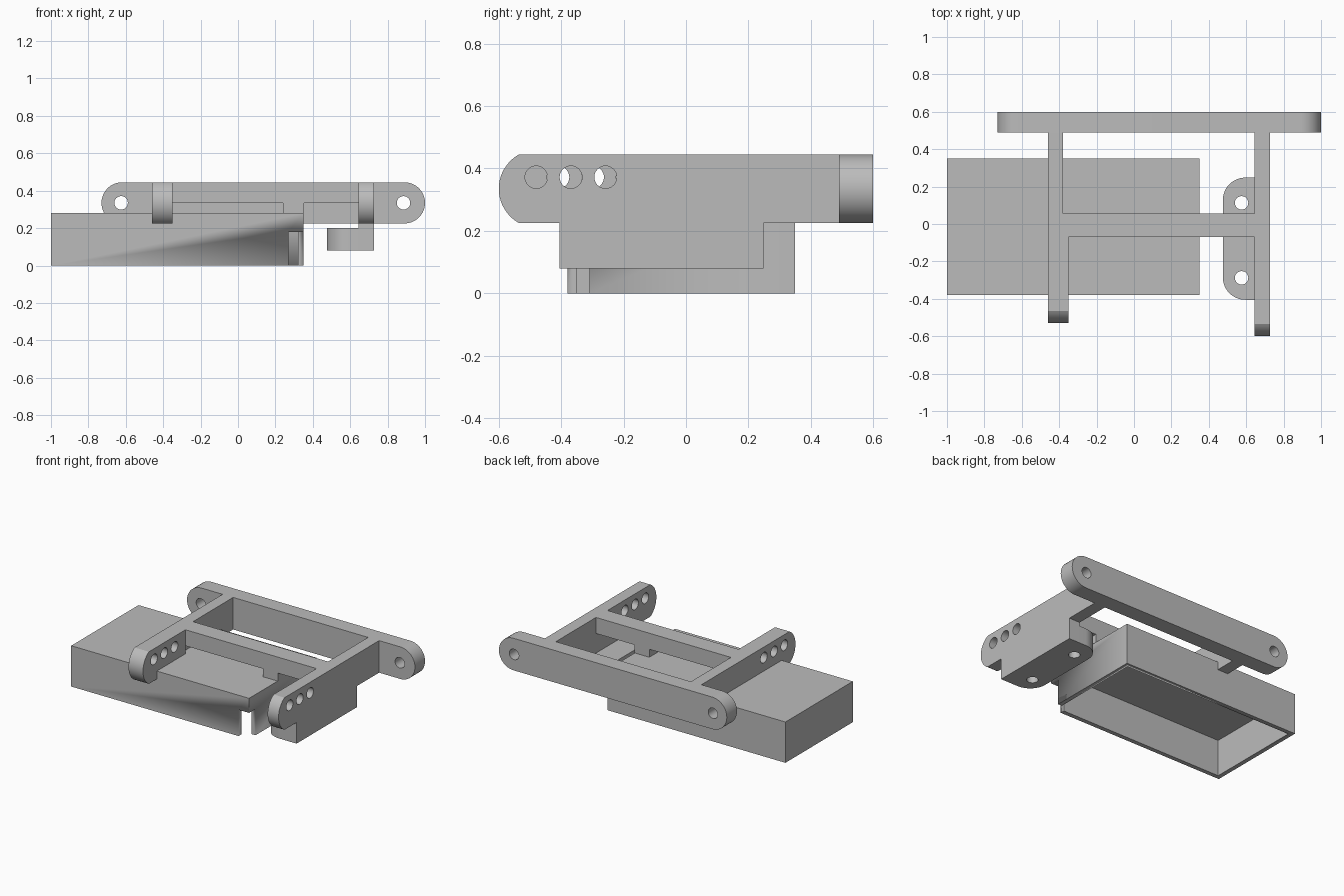
import bpy
import bmesh
from math import sin, cos, pi, asin
from mathutils import Matrix

cube = bpy.data.objects.get("Cube")
if cube:
    bpy.data.objects.remove(cube, do_unlink=True)

grey = bpy.data.materials.new("plain_grey")
grey.use_nodes = True
grey.diffuse_color = (0.5, 0.5, 0.5, 1)
grey.node_tree.nodes["Principled BSDF"].inputs["Base Color"].default_value = (0.5, 0.5, 0.5, 1)

# Columns map profile u, v and extrusion direction to world axes
AXES = {
    "x": Matrix(((0, 0, 1), (1, 0, 0), (0, 1, 0))),
    "y": Matrix(((1, 0, 0), (0, 0, -1), (0, 1, 0))),
    "z": Matrix.Identity(3),
}


def arc(cu, cv, r, start, end, steps=20):
    angles = [start + (end - start) * i / steps for i in range(steps + 1)]
    return [(cu + r * cos(a), cv + r * sin(a)) for a in angles]


def hole(cu, cv, r=0.036):
    return arc(cu, cv, r, 0, 2 * pi, 32)[:-1]


def rect(u0, v0, u1, v1):
    return [(u0, v0), (u1, v0), (u1, v1), (u0, v1)]


def prism(name, axis, lo, hi, outline, holes=()):
    """Extrude a profile with round holes along an axis from lo to hi."""
    curve = bpy.data.curves.new(name, "CURVE")
    curve.dimensions = "2D"
    curve.fill_mode = "BOTH"
    curve.extrude = (hi - lo) / 2
    for loop in (outline, *holes):
        spline = curve.splines.new("POLY")
        spline.points.add(len(loop) - 1)
        for point, (u, v) in zip(spline.points, loop):
            point.co = (u, v, 0, 1)
        spline.use_cyclic_u = True
    temp = bpy.data.objects.new(name + "_profile", curve)
    bpy.context.collection.objects.link(temp)
    bpy.context.view_layer.update()
    mesh = bpy.data.meshes.new_from_object(
        temp.evaluated_get(bpy.context.evaluated_depsgraph_get()))
    bpy.data.objects.remove(temp, do_unlink=True)
    mesh.transform(AXES[axis].to_4x4())
    shift = [0, 0, 0]
    shift["xyz".index(axis)] = (lo + hi) / 2
    mesh.transform(Matrix.Translation(shift))

    bm = bmesh.new()
    bm.from_mesh(mesh)
    bmesh.ops.remove_doubles(bm, verts=bm.verts, dist=1e-5)
    bmesh.ops.dissolve_limit(bm, angle_limit=0.001, verts=bm.verts, edges=bm.edges)
    bmesh.ops.recalc_face_normals(bm, faces=bm.faces)
    bm.to_mesh(mesh)
    bm.free()
    mesh.name = name
    mesh.materials.clear()
    mesh.materials.append(grey)
    obj = bpy.data.objects.new(name, mesh)
    bpy.context.collection.objects.link(obj)
    bpy.ops.object.select_all(action="DESELECT")
    obj.select_set(True)
    bpy.context.view_layer.objects.active = obj
    bpy.ops.object.shade_smooth_by_angle(angle=pi / 6)
    return obj


def cut(target, cutter):
    """Subtract a cutter and discard it."""
    cutter.hide_render = True
    mod = target.modifiers.new("cut", "BOOLEAN")
    mod.operation = "DIFFERENCE"
    mod.solver = "EXACT"
    mod.object = cutter
    bpy.context.view_layer.objects.active = target
    bpy.ops.object.modifier_apply(modifier=mod.name)
    bpy.data.objects.remove(cutter, do_unlink=True)


BOTTOM, TOP = 0.225, 0.445
MID = (BOTTOM + TOP) / 2
HALF = (TOP - BOTTOM) / 2
BOX_TOP = 0.28

# Open-bottomed box with one lower corner cut away
box = prism("open_box", "z", 0, BOX_TOP, rect(-1, -0.38, 0.35, 0.35))
cut(box, prism("box_cavity", "z", -0.1, 0.25, rect(-0.97, -0.35, 0.32, 0.32)))
cut(box, prism("corner_notch", "z", -0.1, 0.18, rect(0.27, -0.5, 0.5, -0.31)))

# Long back bar with rounded ends and a pivot hole at each end
bar = arc(-0.62, MID, HALF, pi / 2, 1.5 * pi) + arc(0.89, MID, HALF, -pi / 2, pi / 2)
prism("back_bar", "y", 0.49, 0.6, bar, [hole(-0.625, MID), hole(0.885, MID)])


# Arm front: shallow round nose and three holes
def nose(front):
    radius = 0.126
    spread = asin(HALF / radius)
    return arc(front + radius, MID, radius, pi - spread, pi + spread)


def arm_holes(front):
    return [hole(front + 0.12 + 0.111 * i, 0.372) for i in range(3)]


# Right arm, sitting on the box top
prism("right_arm_front", "x", -0.46, -0.35,
      nose(-0.53) + [(-0.38, BOTTOM), (-0.38, BOX_TOP), (-0.07, BOX_TOP), (-0.07, TOP)],
      arm_holes(-0.53))
prism("right_arm_back", "x", -0.46, -0.38,
      [(-0.07, TOP), (-0.07, BOX_TOP), (0.35, BOX_TOP), (0.35, BOTTOM), (0.49, BOTTOM), (0.49, TOP)])

# Left arm with a deeper middle section
prism("left_arm", "x", 0.645, 0.728,
      nose(-0.6) + [(-0.405, BOTTOM), (-0.405, 0.08), (0.248, 0.08), (0.248, BOTTOM),
                    (0.49, BOTTOM), (0.49, TOP)],
      arm_holes(-0.6))

# Crossbar between the arms, with a foot resting on the box
prism("crossbar", "y", -0.07, 0.055,
      [(-0.38, TOP), (-0.38, MID), (0.24, MID), (0.24, BOX_TOP), (0.352, BOX_TOP),
       (0.352, MID), (0.645, MID), (0.645, TOP)])

# Mounting flange with rounded outer corners and two screw holes
flange = ([(0.645, -0.405), (0.645, 0.248)]
          + arc(0.595, 0.128, 0.12, pi / 2, pi)
          + arc(0.595, -0.285, 0.12, pi, 1.5 * pi))
prism("mounting_flange", "z", 0.08, 0.2, flange, [hole(0.575, 0.113), hole(0.575, -0.288)])
